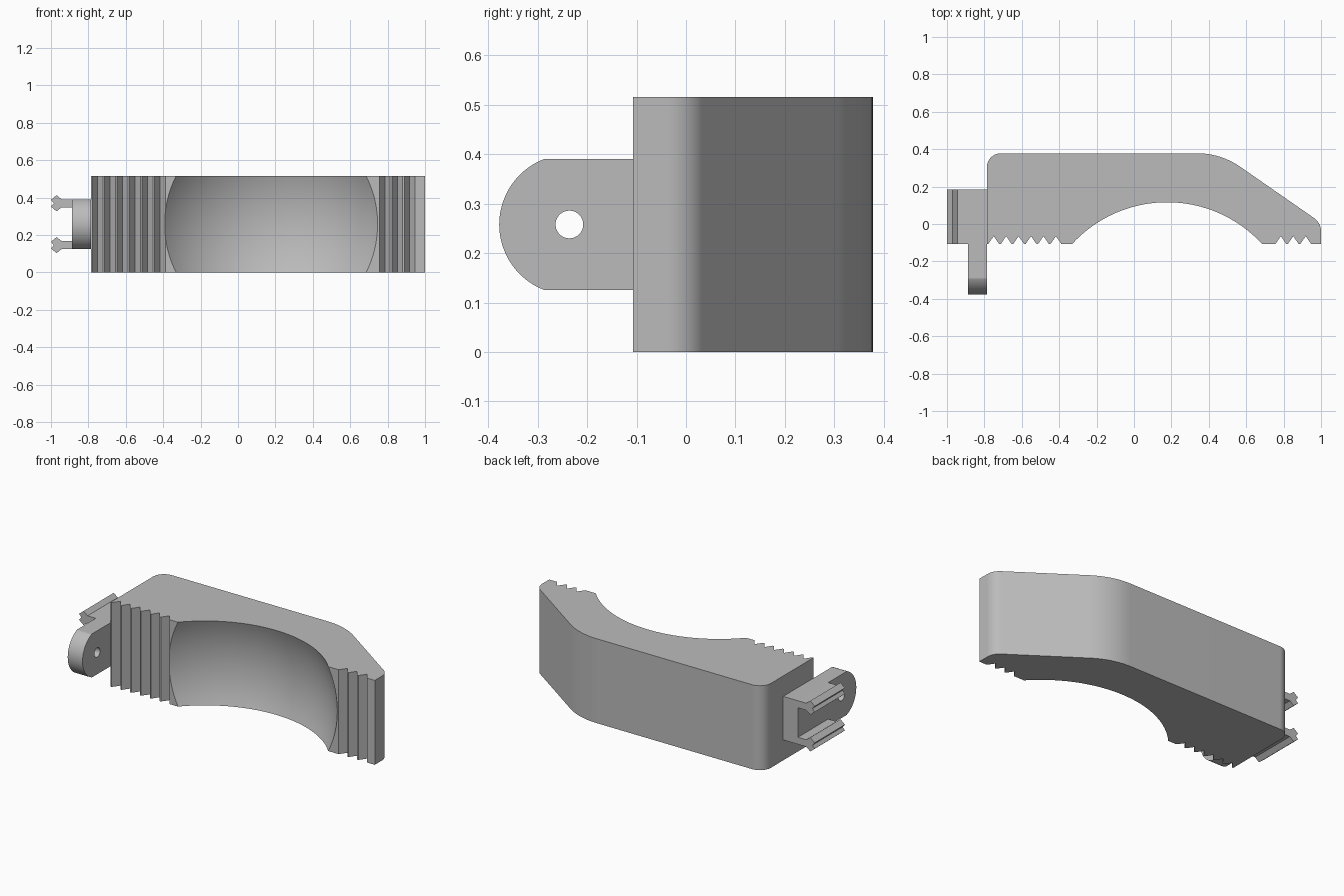
import bpy, bmesh, math
from mathutils import Vector

cube = bpy.data.objects.get("Cube")
if cube:
    bpy.data.objects.remove(cube, do_unlink=True)

HEIGHT = 0.516
MID = HEIGHT / 2
FRONT, BACK = -0.107, 0.378
SIDE = -0.787            # body wall that carries the clip

grey = bpy.data.materials.new("plain_grey")
grey.use_nodes = True
grey.diffuse_color = (0.5, 0.5, 0.5, 1)
grey.node_tree.nodes["Principled BSDF"].inputs["Base Color"].default_value = (0.5, 0.5, 0.5, 1)


def fillet(before, corner, after, length, steps=10):
    """Points of a round corner; length runs from the corner to each tangent point."""
    c = Vector(corner)
    u = (Vector(before) - c).normalized()
    v = (Vector(after) - c).normalized()
    half = u.angle(v) / 2
    radius = length * math.tan(half)
    centre = c + (u + v).normalized() * (length / math.cos(half))
    a = c + u * length - centre
    b = c + v * length - centre
    sweep = a.angle(b)
    return [tuple(centre + (a * math.sin(sweep * (1 - i / steps)) +
                            b * math.sin(sweep * i / steps)) / math.sin(sweep))
            for i in range(steps + 1)]


def extrude(name, points, place, offset):
    """Solid from a flat outline; place maps outline points into space."""
    bm = bmesh.new()
    face = bm.faces.new([bm.verts.new(place(*p)) for p in points])
    moved = bmesh.ops.extrude_face_region(bm, geom=[face])["geom"]
    bmesh.ops.translate(bm, vec=offset,
                        verts=[g for g in moved if isinstance(g, bmesh.types.BMVert)])
    bmesh.ops.recalc_face_normals(bm, faces=bm.faces)
    mesh = bpy.data.meshes.new(name)
    bm.to_mesh(mesh)
    bm.free()
    mesh.materials.append(grey)
    obj = bpy.data.objects.new(name, mesh)
    bpy.context.collection.objects.link(obj)
    return obj


def activate(obj):
    bpy.ops.object.select_all(action='DESELECT')
    obj.select_set(True)
    bpy.context.view_layer.objects.active = obj


def cut(obj, cutter):
    cutter.hide_render = True
    cutter.data.materials.append(grey)
    mod = obj.modifiers.new("cut", 'BOOLEAN')
    mod.operation, mod.solver, mod.object = 'DIFFERENCE', 'EXACT', cutter
    activate(obj)
    bpy.ops.object.modifier_apply(modifier=mod.name)
    bpy.data.objects.remove(cutter, do_unlink=True)


def finish(obj):
    activate(obj)
    bpy.ops.object.shade_smooth_by_angle(angle=math.radians(25))
    mod = obj.modifiers.new("even_shading", 'WEIGHTED_NORMAL')
    mod.keep_sharp = True


# Grip body: rounded back, sloped end and V-grooved front
def grooves(first, count):
    pts = []
    for i in range(count):
        x = first + i * 0.0665
        pts += [(x - 0.029, FRONT), (x, FRONT + 0.042), (x + 0.029, FRONT)]
    return pts


back_left, slope_top = (SIDE, BACK), (0.464, BACK)
slope_end, front_end = (1.0, 0.006), (1.0, FRONT)
outline = [(SIDE, FRONT)] + grooves(-0.75, 6) + grooves(0.785, 3) + [front_end]
outline += fillet(front_end, slope_end, slope_top, 0.045)
outline += fillet(slope_end, slope_top, back_left, 0.125)
outline += fillet(slope_top, back_left, (SIDE, FRONT), 0.075)
body = extrude("grip_body", outline, lambda x, y: (x, y, 0), (0, 0, HEIGHT))

# Spherical hollow in the front
bpy.ops.mesh.primitive_uv_sphere_add(segments=160, ring_count=80, radius=0.736,
                                     location=(0.177, -0.573, MID))
cut(body, bpy.context.object)
finish(body)

# Mounting lug: flat plate with a rounded, drilled front end
HOLE_Y, LUG_R, LUG_HALF = -0.236, 0.142, 0.133
spread = math.asin(LUG_HALF / LUG_R)
lug_outline = [(0.185, MID - LUG_HALF), (0.185, MID + LUG_HALF)]
for i in range(33):
    a = spread * (1 - i / 16)
    lug_outline.append((HOLE_Y - LUG_R * math.cos(a), MID + LUG_R * math.sin(a)))
LUG_OUT = -0.887
lug = extrude("mounting_lug", lug_outline, lambda y, z: (SIDE, y, z), (LUG_OUT - SIDE, 0, 0))
bpy.ops.mesh.primitive_cylinder_add(vertices=48, radius=0.028, depth=0.4,
                                    location=(SIDE, HOLE_Y, MID),
                                    rotation=(0, math.pi / 2, 0))
cut(lug, bpy.context.object)
finish(lug)

# Clip arms with notched barbs, mirrored above and below the middle
arm = [(LUG_OUT, 0.133), (-0.943, 0.133), (-0.97, 0.155), (-1.0, 0.13), (-0.985, 0.112),
       (-1.0, 0.094), (-0.97, 0.069), (-0.943, 0.09), (LUG_OUT, 0.09)]
for name, side in (("upper_clip_arm", 1), ("lower_clip_arm", -1)):
    extrude(name, arm, lambda x, h: (x, FRONT, MID + side * h), (0, 0.185 - FRONT, 0))
